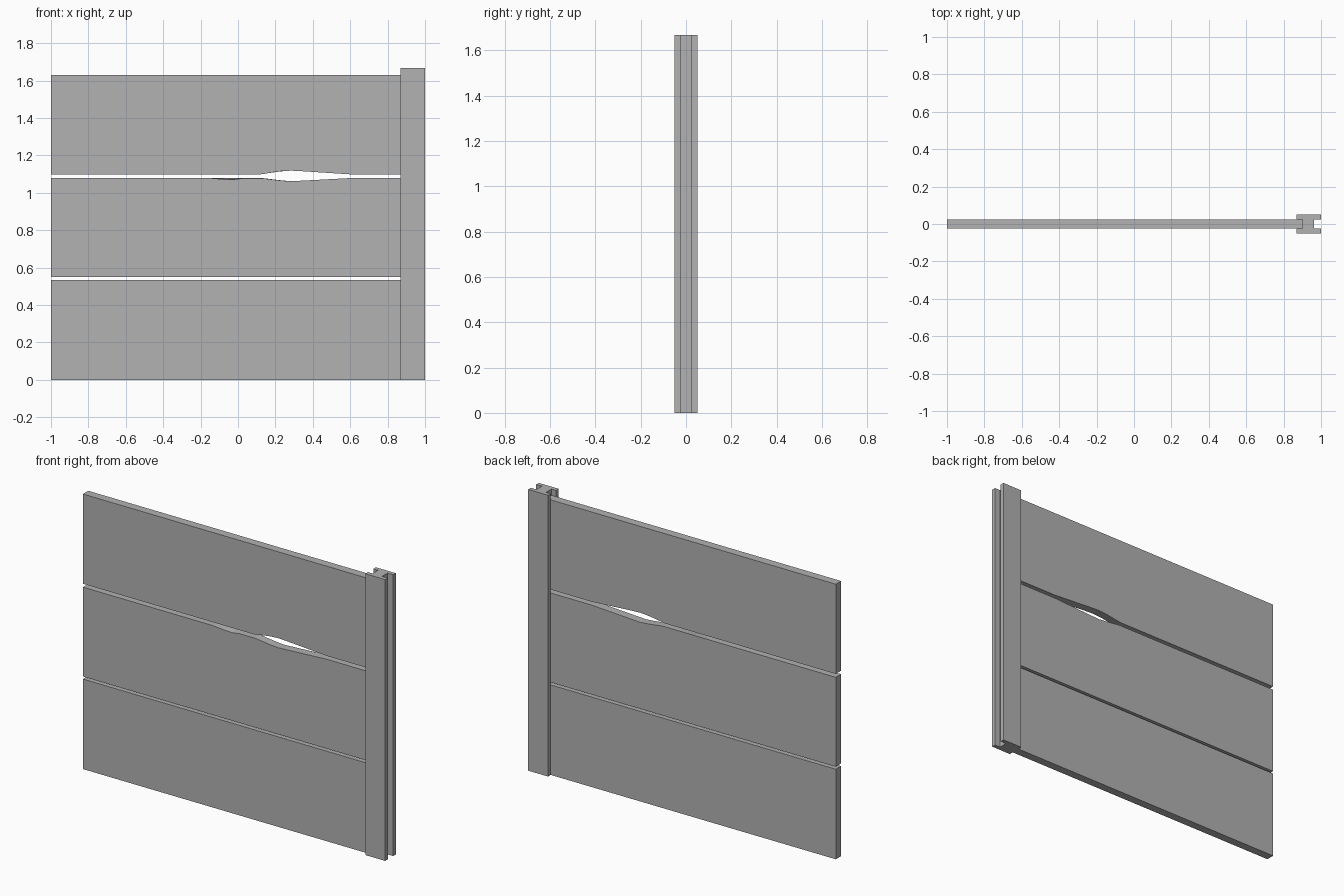
import bpy, bmesh

if "Cube" in bpy.data.objects:
    bpy.data.objects.remove(bpy.data.objects["Cube"])

concrete = bpy.data.materials.new("concrete_grey")
concrete.diffuse_color = (0.445, 0.445, 0.445, 1)
concrete.use_nodes = True
concrete.node_tree.nodes["Principled BSDF"].inputs["Base Color"].default_value = concrete.diffuse_color

POST_H = 1.668
X0, X1 = -1.0, 0.90      # panel ends; the right end sits in the post groove
HALF = 0.025             # half panel thickness


def finish(bm, name):
    bmesh.ops.recalc_face_normals(bm, faces=bm.faces)
    me = bpy.data.meshes.new(name)
    bm.to_mesh(me)
    bm.free()
    me.materials.append(concrete)
    ob = bpy.data.objects.new(name, me)
    bpy.context.collection.objects.link(ob)
    return ob


def panel(name, z0, z1, low=(), high=()):
    """Slab with chips: each chip point is (x, front offset, back offset)."""
    outline = [(X0, z0, z0)]
    outline += [(x, z0 + f, z0 + b) for x, f, b in low]
    outline += [(X1, z0, z0), (X1, z1, z1)]
    outline += [(x, z1 + f, z1 + b) for x, f, b in reversed(high)]
    outline += [(X0, z1, z1)]
    bm = bmesh.new()
    front = [bm.verts.new((x, -HALF, f)) for x, f, b in outline]
    back = [bm.verts.new((x, HALF, b)) for x, f, b in outline]
    bm.faces.new(front)
    bm.faces.new(back[::-1])
    n = len(outline)
    for i in range(n):
        j = (i + 1) % n
        bm.faces.new((front[i], back[i], back[j], front[j]))
    return finish(bm, name)


# Three stacked fence panels, chipped along the upper joint
panel("lower_panel", 0.0, 0.534)
panel("middle_panel", 0.549, 1.079,
      high=[(-0.15, 0, 0), (-0.07, -0.007, 0), (-0.02, -0.008, 0), (0.03, -0.001, 0),
            (0.13, -0.001, 0), (0.23, -0.013, -0.012), (0.28, -0.017, -0.017),
            (0.34, -0.014, -0.014), (0.60, 0, 0)])
panel("upper_panel", 1.099, 1.631,
      low=[(0.12, 0, 0), (0.22, 0.016, 0.015), (0.28, 0.020, 0.020),
           (0.34, 0.017, 0.017), (0.60, 0, 0)])

# H-section post with a groove on both sides
quarter = [(0.87, 0.05), (0.87, HALF), (0.90, HALF)]
right = [(0.963, HALF), (1.0, HALF), (1.0, 0.05)]
section = quarter + [(x, -y) for x, y in reversed(quarter)]
section += [(x, -y) for x, y in reversed(right)] + right
bm = bmesh.new()
base = bm.faces.new([bm.verts.new((x, y, 0)) for x, y in section])
ext = bmesh.ops.extrude_face_region(bm, geom=[base], use_keep_orig=True)
bmesh.ops.translate(bm, vec=(0, 0, POST_H),
                    verts=[g for g in ext["geom"] if isinstance(g, bmesh.types.BMVert)])
finish(bm, "post")
